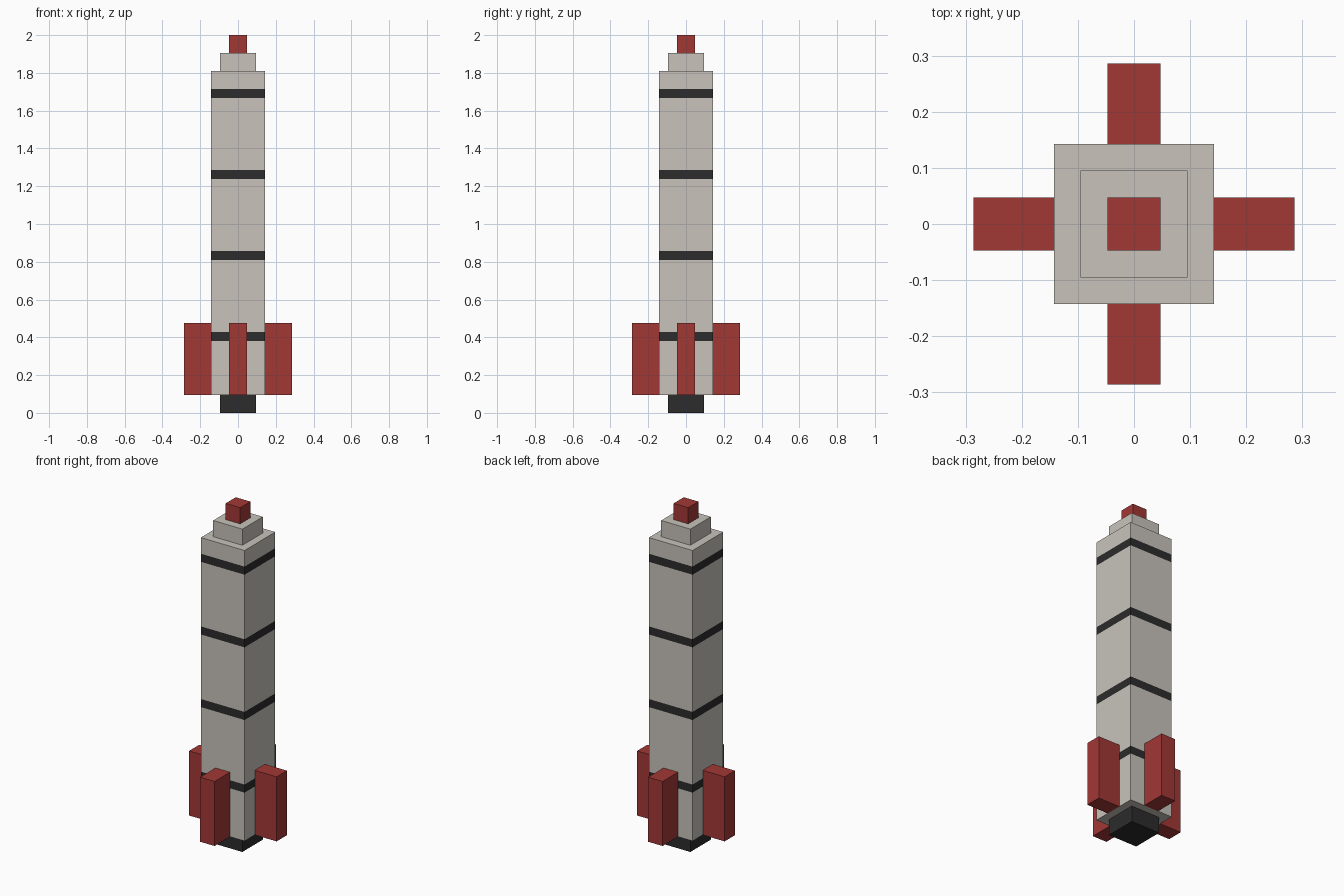
import bpy, bmesh
from mathutils import Vector

if "Cube" in bpy.data.objects:
    bpy.data.objects.remove(bpy.data.objects["Cube"])

U = 2 / 21  # building unit: the rocket is 21 units tall


def material(name, rgb):
    m = bpy.data.materials.new(name)
    m.diffuse_color = (*rgb, 1)
    m.use_nodes = True
    m.node_tree.nodes["Principled BSDF"].inputs["Base Color"].default_value = m.diffuse_color
    return m


white = material("warm_white", (0.58, 0.55, 0.50))
red = material("red", (0.36, 0.04, 0.036))
dark = material("charcoal", (0.025, 0.025, 0.025))


def box(name, lo, hi, *mats, cuts=(), rule=None):
    """Box from corner to corner (in units), optionally cut at heights and coloured by rule."""
    lo, hi = Vector(lo) * U, Vector(hi) * U
    bm = bmesh.new()
    bmesh.ops.create_cube(bm, size=1)
    for v in bm.verts:
        v.co = (lo + hi) / 2 + v.co * (hi - lo)
    for z in cuts:
        bmesh.ops.bisect_plane(bm, geom=bm.verts[:] + bm.edges[:] + bm.faces[:],
                               plane_co=(0, 0, z * U), plane_no=(0, 0, 1))
    if rule:
        for f in bm.faces:
            f.material_index = rule(f.calc_center_median().z / U)
    me = bpy.data.meshes.new(name)
    bm.to_mesh(me)
    bm.free()
    for m in mats:
        me.materials.append(m)
    ob = bpy.data.objects.new(name, me)
    bpy.context.collection.objects.link(ob)
    return ob


# Engine nozzle
box("nozzle", (-1, -1, 0), (1, 1, 1), dark)

# Body with four flush dark bands
bands = [4 + 4.5 * i for i in range(4)]
box("body", (-1.5, -1.5, 1), (1.5, 1.5, 19), white, dark,
    cuts=[z + d for z in bands for d in (0, 0.5)],
    rule=lambda z: int(any(b < z < b + 0.5 for b in bands)))

# Stepped nose
box("nose_step", (-1, -1, 19), (1, 1, 20), white)
box("nose_tip", (-0.5, -0.5, 20), (0.5, 0.5, 21), red)

# Four fins
for side, s in (("right", 1), ("left", -1)):
    a, b = sorted((1.5 * s, 3 * s))
    box("fin_" + side, (a, -0.5, 1), (b, 0.5, 5), red)
for side, s in (("back", 1), ("front", -1)):
    a, b = sorted((1.5 * s, 3 * s))
    box("fin_" + side, (-0.5, a, 1), (0.5, b, 5), red)
